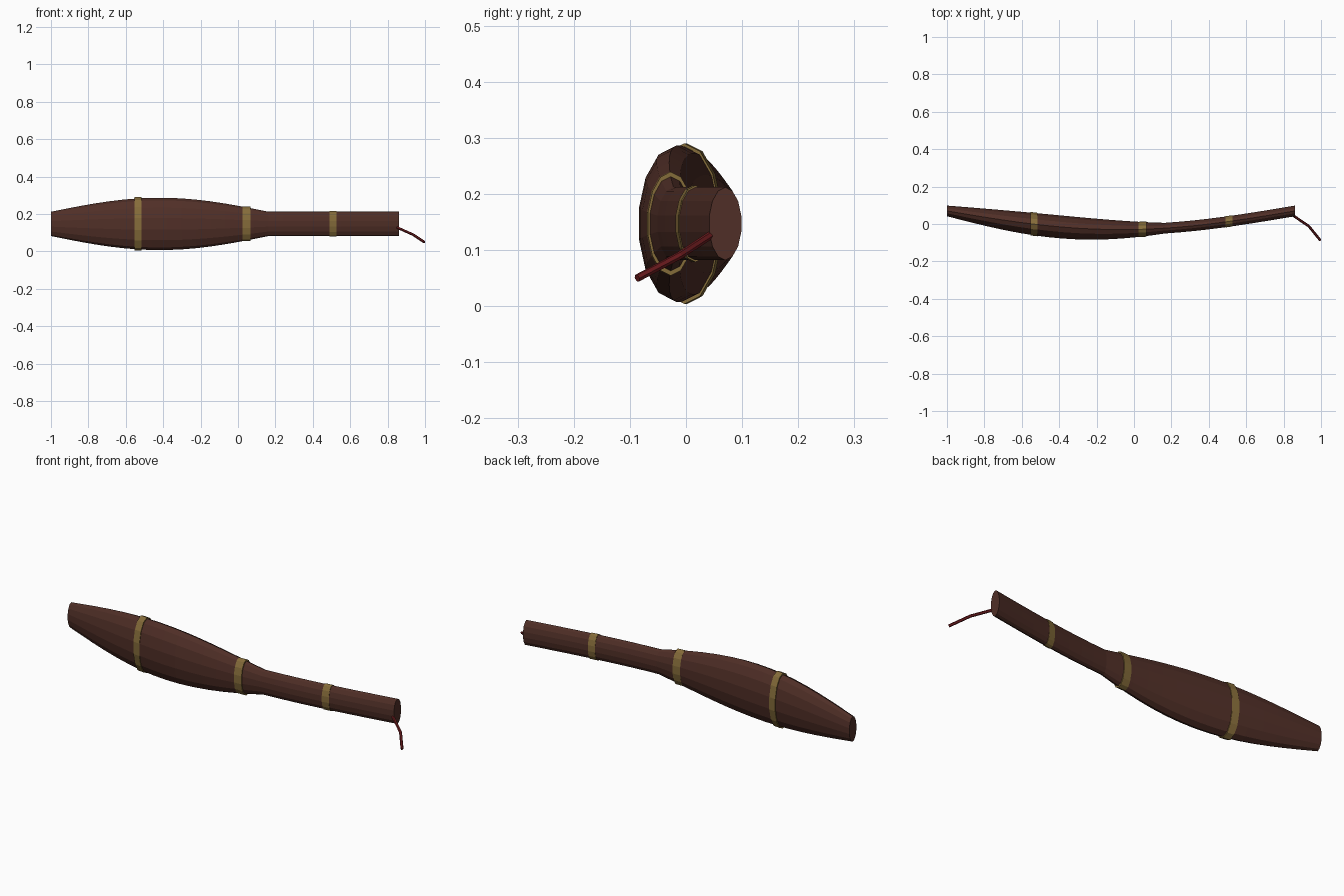
import bpy, bmesh, math
from mathutils import Vector

if "Cube" in bpy.data.objects:
    bpy.data.objects.remove(bpy.data.objects["Cube"])

SIDES, STEPS, LENGTH, ZC = 14, 24, 1.86, 0.147


def material(name, rgb):
    m = bpy.data.materials.new(name)
    m.diffuse_color = (*rgb, 1)
    m.use_nodes = True
    m.node_tree.nodes["Principled BSDF"].inputs["Base Color"].default_value = m.diffuse_color
    return m


BROWN = material("dark brown leather", (0.080, 0.028, 0.020))
GOLD = material("aged brass", (0.235, 0.150, 0.042))
RED = material("dark red cord", (0.160, 0.012, 0.014))


def centre(t):
    # gentle sideways arc along the length
    return Vector((-1 + LENGTH * t, 0.07 - 0.1 * math.sin(math.pi * t), ZC))


def half_height(t):
    # swollen blade section, then a straight grip
    return 0.065 + (0.075 * math.sin(math.pi * t / 0.625) if t < 0.625 else 0)


def loft(name, rings, mat):
    """Skin a list of equal point rings and close both ends."""
    bm = bmesh.new()
    loops = [[bm.verts.new(p) for p in ring] for ring in rings]
    n = len(loops[0])
    for a, b in zip(loops, loops[1:]):
        for i in range(n):
            j = (i + 1) % n
            bm.faces.new((a[i], a[j], b[j], b[i]))
    bm.faces.new(loops[0])
    bm.faces.new(loops[-1])
    bmesh.ops.recalc_face_normals(bm, faces=bm.faces)
    me = bpy.data.meshes.new(name)
    bm.to_mesh(me)
    bm.free()
    me.materials.append(mat)
    ob = bpy.data.objects.new(name, me)
    bpy.context.collection.objects.link(ob)
    return ob


def oval(c, h):
    # flattened cross-section with a vertex at the top
    angles = [2 * math.pi * i / SIDES for i in range(SIDES)]
    return [c + Vector((0, 0.45 * h * math.sin(a), h * math.cos(a))) for a in angles]


# Body
ts = [i / STEPS for i in range(STEPS + 1)]
loft("curved_body", [oval(centre(t), half_height(t)) for t in ts], BROWN)

# Metal bands
for name, t, w in (("wide_band", 0.25, 0.037), ("neck_band", 0.5625, 0.042), ("grip_band", 0.811, 0.037)):
    d = w / 2 / LENGTH
    h = half_height(t) * 1.05
    loft(name, [oval(centre(t - d), h), oval(centre(t + d), h)], GOLD)

# Hanging cord at the grip end
path = [Vector(p) for p in ((0.85, 0.046, 0.128), (0.935, -0.012, 0.09), (0.996, -0.087, 0.05))]
rings = []
for i, p in enumerate(path):
    d = (path[min(i + 1, 2)] - path[max(i - 1, 0)]).normalized()
    u = d.cross(Vector((0, 0, 1))).normalized()
    v = u.cross(d)
    rings.append([p + 0.007 * (u * math.cos(k * math.pi / 3) + v * math.sin(k * math.pi / 3)) for k in range(6)])
loft("cord", rings, RED)
